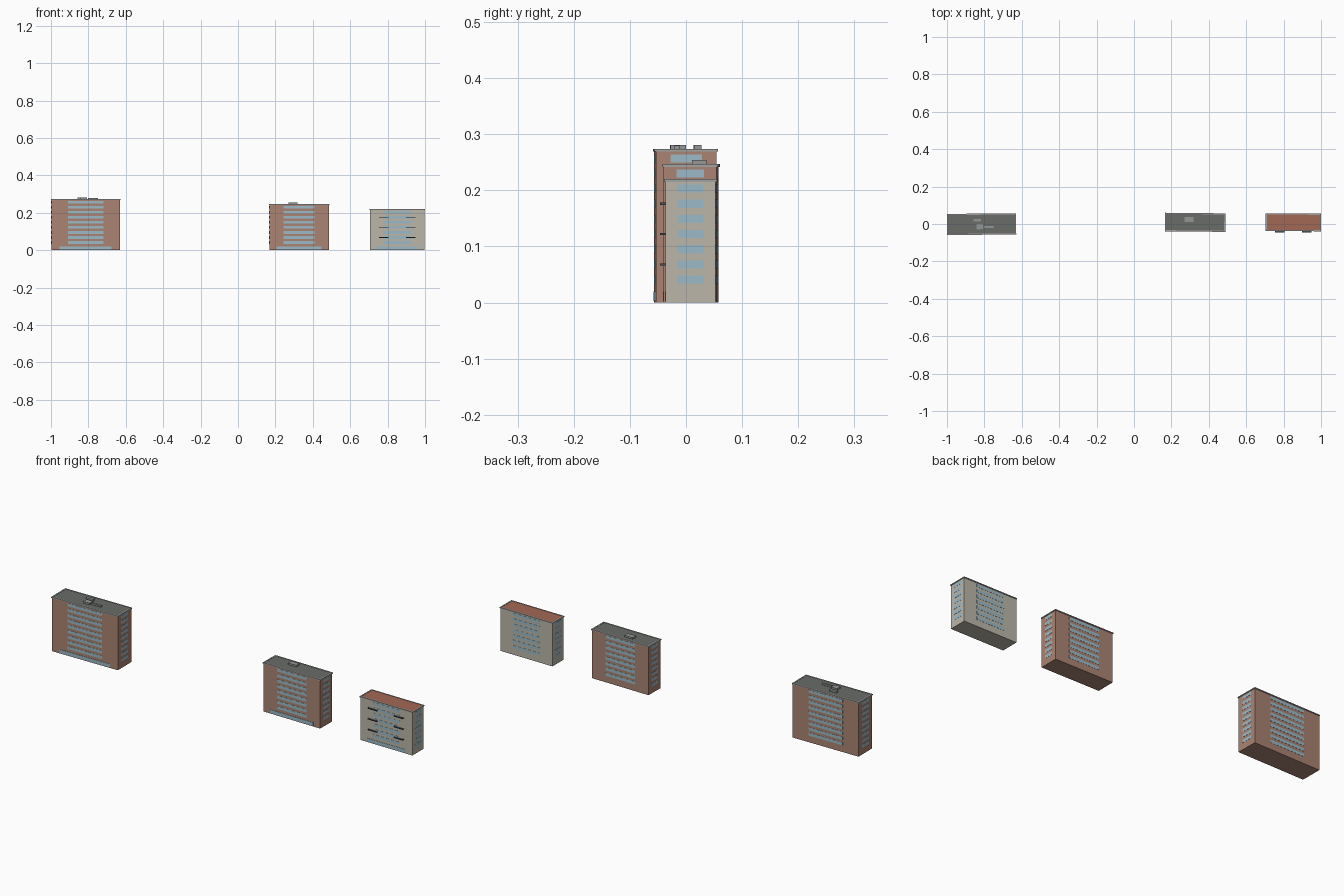
import bpy
from math import radians
from mathutils import Matrix, Vector

if "Cube" in bpy.data.objects:
    bpy.data.objects.remove(bpy.data.objects["Cube"])


def mat(name, rgb):
    m = bpy.data.materials.new(name)
    m.diffuse_color = (*rgb, 1)
    m.use_nodes = True
    m.node_tree.nodes["Principled BSDF"].inputs["Base Color"].default_value = m.diffuse_color
    return m


BRICK = mat("brick", (0.40, 0.23, 0.17))
PLASTER = mat("plaster", (0.50, 0.47, 0.40))
GLASS = mat("glass", (0.33, 0.49, 0.57))
TRIM = mat("trim", (0.36, 0.37, 0.36))
FELT = mat("roof_felt", (0.14, 0.15, 0.14))
CLAY = mat("roof_clay", (0.36, 0.14, 0.09))
METAL = mat("metal", (0.30, 0.31, 0.31))
RAIL = mat("balcony_dark", (0.07, 0.08, 0.09))


def boxes(name, material, items, origin, angle):
    """One object from (x0, x1, y0, y1, z0, z1) boxes local to a building."""
    verts, faces = [], []
    for x0, x1, y0, y1, z0, z1 in items:
        n = len(verts)
        verts += [(x, y, z) for z in (z0, z1)
                  for x, y in ((x0, y0), (x1, y0), (x1, y1), (x0, y1))]
        faces += [[n + i for i in f] for f in (
            (3, 2, 1, 0), (4, 5, 6, 7), (0, 1, 5, 4),
            (1, 2, 6, 5), (2, 3, 7, 6), (3, 0, 4, 7))]
    me = bpy.data.meshes.new(name)
    me.from_pydata(verts, [], faces)
    me.materials.append(material)
    ob = bpy.data.objects.new(name, me)
    ob.matrix_world = Matrix.Translation(Vector(origin)) @ Matrix.Rotation(radians(angle), 4, 'Z')
    bpy.context.collection.objects.link(ob)
    return ob


FLOOR = 0.027   # storey height
WIN = 0.0145    # window band height
OUT = 0.0008    # how far glass stands proud


def building(name, cx, cy, w, d, floors, wall, roof, angle, units=(), balconies=False):
    o = (cx, cy, 0)
    hx, hy = w / 2, d / 2
    top = FLOOR * floors

    def add(part, m, items):
        boxes(f"{name}_{part}", m, items, o, angle)

    add("walls", wall, [(-hx, hx, -hy, hy, 0, top)])

    # window bands on all four sides of the upper storeys
    wx, wy = w * 0.26, d * 0.26
    front_back, sides = [], []
    for i in range(1, floors):
        z = 0.041 + FLOOR * (i - 1)
        z0, z1 = z - WIN / 2, z + WIN / 2
        front_back += [(-wx, wx, -hy - OUT, -hy + OUT, z0, z1),
                       (-wx, wx, hy - OUT, hy + OUT, z0, z1)]
        sides += [(-hx - OUT, -hx + OUT, -wy, wy, z0, z1),
                  (hx - OUT, hx + OUT, -wy, wy, z0, z1)]
    add("long_side_windows", GLASS, front_back)
    add("end_windows", GLASS, sides)

    # wide shopfront on the ground floor
    add("ground_floor_glazing", GLASS,
        [(-w * 0.38, w * 0.38, -hy - 0.0015, -hy + OUT, 0.003, 0.02)])

    # overhanging parapet frame around the roof deck
    e, t = 0.0025, 0.006
    ox, oy, zt = hx + e, hy + e, top + 0.004
    add("parapet", TRIM, [
        (-ox, ox, -oy, -oy + t, top - 0.001, zt), (-ox, ox, oy - t, oy, top - 0.001, zt),
        (-ox, -ox + t, -oy + t, oy - t, top - 0.001, zt),
        (ox - t, ox, -oy + t, oy - t, top - 0.001, zt)])
    add("roof_deck", roof, [(-ox + t, ox - t, -oy + t, oy - t, top, top + 0.003)])

    # rooftop machinery, given in world x and y
    if units:
        add("roof_units", METAL, [(x0 - cx, x1 - cx, y0 - cy, y1 - cy, top, top + h)
                                  for x0, x1, y0, y1, h in units])

    # two columns of balconies on every second storey
    if balconies:
        slabs, rails = [], []
        for k in range(3):
            z = 0.066 + 2 * FLOOR * k
            for s in (-1, 1):
                c = s * w * 0.25
                x0, x1, y0 = c - 0.025, c + 0.025, -hy - 0.01
                slabs.append((x0, x1, y0, -hy, z, z + 0.002))
                rails += [(x0, x1, y0, y0 + 0.001, z + 0.002, z + 0.004),
                          (x0, x0 + 0.001, y0 + 0.001, -hy, z + 0.002, z + 0.004),
                          (x1 - 0.001, x1, y0 + 0.001, -hy, z + 0.002, z + 0.004)]
        add("balcony_slabs", RAIL, slabs)
        add("balcony_rails", RAIL, rails)


building("tall_block", -0.815, -0.001, 0.365, 0.108, 10, BRICK, FELT, 0.5,
         units=[(-0.857, -0.818, 0.014, 0.028, 0.011),
                (-0.842, -0.808, -0.028, 0.0, 0.011),
                (-0.802, -0.75, -0.021, -0.011, 0.010)])
building("middle_block", 0.327, 0.009, 0.318, 0.094, 9, BRICK, FELT, -0.6,
         units=[(0.271, 0.317, 0.011, 0.036, 0.011)])
building("low_block", 0.852, 0.009, 0.291, 0.089, 8, PLASTER, CLAY, -0.4, balconies=True)
